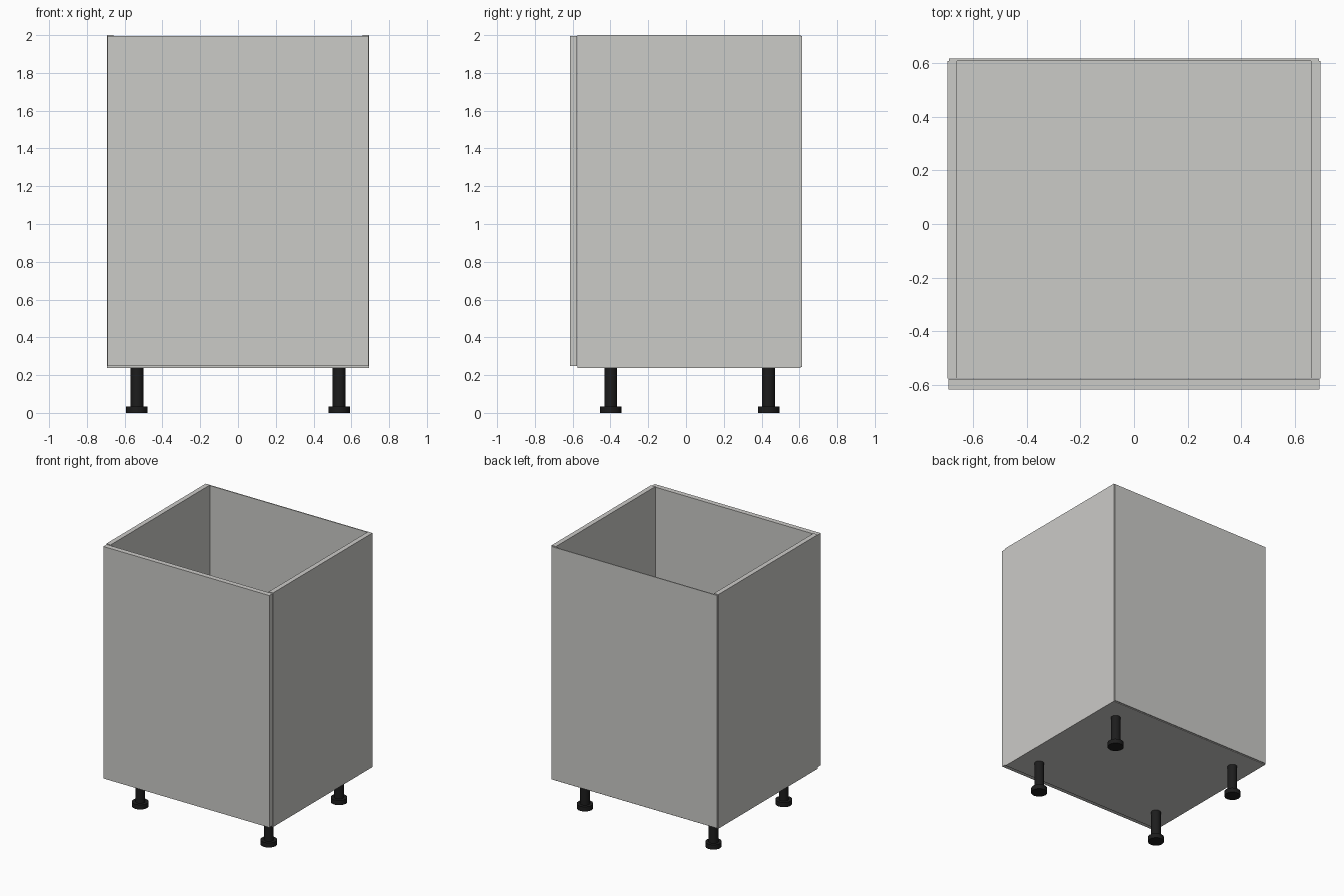
import bpy

if "Cube" in bpy.data.objects:
    bpy.data.objects.remove(bpy.data.objects["Cube"])


def material(name, rgb):
    m = bpy.data.materials.new(name)
    m.diffuse_color = (*rgb, 1.0)
    m.use_nodes = True
    m.node_tree.nodes["Principled BSDF"].inputs["Base Color"].default_value = m.diffuse_color
    return m


grey = material("light grey board", (0.60, 0.595, 0.575))
black = material("black plastic", (0.012, 0.012, 0.012))


def box(name, lo, hi, mat):
    """Axis-aligned board from its low corner to its high corner."""
    bpy.ops.mesh.primitive_cube_add(size=1, location=[(a + b) / 2 for a, b in zip(lo, hi)])
    o = bpy.context.object
    o.name = name
    o.scale = [b - a for a, b in zip(lo, hi)]
    bpy.ops.object.transform_apply(location=False, rotation=False, scale=True)
    o.data.materials.append(mat)


def cylinder(name, x, y, z0, z1, r):
    bpy.ops.mesh.primitive_cylinder_add(vertices=16, radius=r, depth=z1 - z0,
                                        location=(x, y, (z0 + z1) / 2))
    o = bpy.context.object
    o.name = name
    o.data.materials.append(black)
    bpy.ops.object.shade_smooth_by_angle()


# Carcass: two sides, floor and thin back
W, T = 0.694, 0.036
Y0, Y1, Z0 = -0.575, 0.607, 0.238
box("left_side", (-W, Y0, Z0), (-W + T, Y1, 2.0), grey)
box("right_side", (W - T, Y0, Z0), (W, Y1, 2.0), grey)
box("floor_panel", (-W + T, Y0, Z0), (W - T, Y1, Z0 + T), grey)
box("back_panel", (-0.689, Y1, Z0 + 0.005), (0.689, 0.615, 1.995), grey)

# Door on the front
box("door", (-0.691, -0.615, 0.249), (0.691, Y0 - 0.001, 1.995), grey)

# Four adjustable legs with wider feet
for side, x in (("left", -0.535), ("right", 0.535)):
    for end, y in (("front", -0.398), ("back", 0.437)):
        cylinder(f"{end}_{side}_leg", x, y, 0.03, Z0, 0.034)
        cylinder(f"{end}_{side}_foot", x, y, 0.0, 0.035, 0.057)
